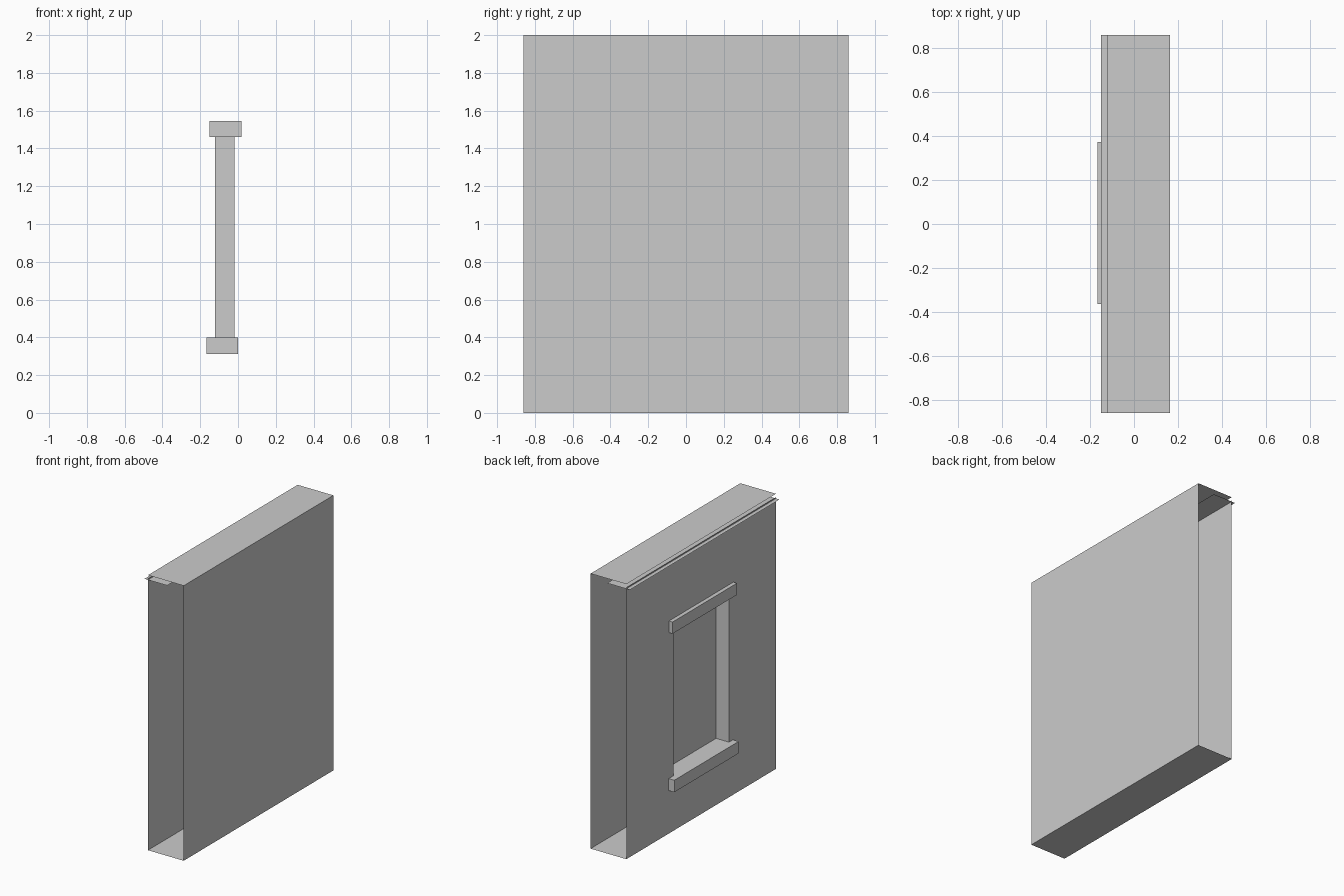
import bpy, bmesh

if "Cube" in bpy.data.objects:
    bpy.data.objects.remove(bpy.data.objects["Cube"])

X0, X1 = -0.122, 0.165     # window wall plane, rear wall plane
HALF = 0.86                # half width of the wall section
WY, Z0, Z1 = 0.32, 0.40, 1.46   # window opening
PANE_X = -0.018
WALL_TOP = 1.975


def finish(name, bm):
    mesh = bpy.data.meshes.new(name)
    bm.to_mesh(mesh)
    bm.free()
    obj = bpy.data.objects.new(name, mesh)
    bpy.context.collection.objects.link(obj)
    return obj


def quad(bm, pts):
    return bm.faces.new([bm.verts.new(p) for p in pts])


def level_sheet(name, x0, x1, z, up=True):
    bm = bmesh.new()
    pts = [(x0, -HALF, z), (x1, -HALF, z), (x1, HALF, z), (x0, HALF, z)]
    quad(bm, pts if up else pts[::-1])
    return finish(name, bm)


def box(name, x, y, z):
    bm = bmesh.new()
    bmesh.ops.create_cube(bm, size=1)
    for v in bm.verts:
        for i, (lo, hi) in enumerate((x, y, z)):
            v.co[i] = lo if v.co[i] < 0 else hi
    return finish(name, bm)


# Window wall: sheet with an opening, facing -x
bm = bmesh.new()
ys, zs = (-HALF, -WY, WY, HALF), (0, Z0, Z1, WALL_TOP)
for i in range(3):
    for j in range(3):
        if (i, j) != (1, 1):
            a, b, c, d = ys[i], ys[i + 1], zs[j], zs[j + 1]
            quad(bm, [(X0, a, c), (X0, a, d), (X0, b, d), (X0, b, c)])
bmesh.ops.remove_doubles(bm, verts=bm.verts, dist=1e-5)
bmesh.ops.dissolve_limit(bm, angle_limit=0.01, verts=bm.verts, edges=bm.edges)
finish("window_wall", bm)

# Recess: pane set back, with side reveals
bm = bmesh.new()
quad(bm, [(PANE_X, -WY, Z0), (PANE_X, -WY, Z1), (PANE_X, WY, Z1), (PANE_X, WY, Z0)])
finish("window_pane", bm)
bm = bmesh.new()
for s in (1, -1):
    pts = [(X0, s * WY, Z0), (X0, s * WY, Z1), (PANE_X, s * WY, Z1), (PANE_X, s * WY, Z0)]
    quad(bm, pts[::s])
bmesh.ops.reverse_faces(bm, faces=bm.faces)
finish("window_reveals", bm)

# Sill and lintel
box("window_sill", (-0.167, 0.0), (-0.365, 0.373), (0.313, Z0))
box("window_lintel", (-0.151, 0.018), (-0.37, 0.37), (Z1, 1.545))

# Rear wall
bm = bmesh.new()
quad(bm, [(X1, -HALF, 0), (X1, HALF, 0), (X1, HALF, 2), (X1, -HALF, 2)])
finish("rear_wall", bm)

# Base, coping and the ledge just below it
level_sheet("base", X0, X1, 0, up=False)
level_sheet("coping", X0, X1, 2)
level_sheet("ledge", -0.15, 0.032, 1.966)
